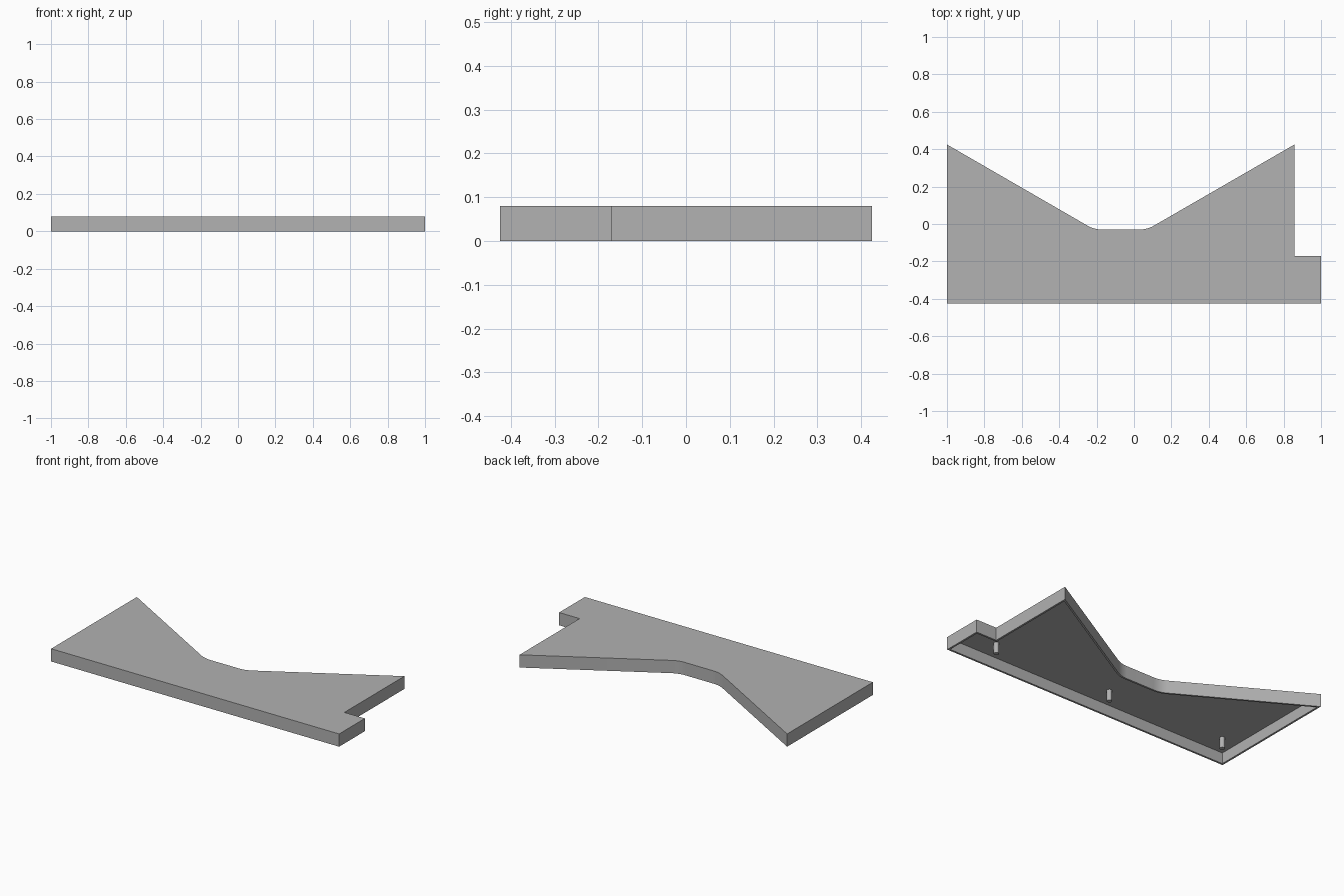
import bpy
import bmesh
from math import radians, sin, cos, tan
from mathutils import Vector

if "Cube" in bpy.data.objects:
    bpy.data.objects.remove(bpy.data.objects["Cube"])

HEIGHT, WALL, DEPTH = 0.08, 0.012, 0.425
LEFT, RIGHT, TAB_Y = -1.0, 0.858, -0.17
WAIST_Y, SLOPE, FILLET = -0.03, radians(30), 0.16

grey = bpy.data.materials.new("plain_grey")
grey.use_nodes = True
colour = (0.445, 0.445, 0.445, 1)
grey.diffuse_color = colour
grey.node_tree.nodes["Principled BSDF"].inputs["Base Color"].default_value = colour


def add_object(name, bm):
    bmesh.ops.recalc_face_normals(bm, faces=bm.faces)
    mesh = bpy.data.meshes.new(name)
    bm.to_mesh(mesh)
    bm.free()
    mesh.materials.append(grey)
    obj = bpy.data.objects.new(name, mesh)
    bpy.context.collection.objects.link(obj)
    bpy.ops.object.select_all(action="DESELECT")
    obj.select_set(True)
    bpy.context.view_layer.objects.active = obj
    bpy.ops.object.shade_smooth_by_angle(angle=radians(25))
    return obj


# Plan outline: straight front, tab at one end, sloped back with a rounded waist
run = (DEPTH - WAIST_Y) / tan(SLOPE)
middle = (LEFT + RIGHT) / 2
flat = (RIGHT - LEFT) / 2 - run - FILLET * tan(SLOPE / 2)
STEPS = 8
arc = [(flat + FILLET * sin(SLOPE * i / STEPS),
        WAIST_Y + FILLET * (1 - cos(SLOPE * i / STEPS))) for i in range(STEPS + 1)]
outline = [(LEFT, -DEPTH), (1, -DEPTH), (1, TAB_Y), (RIGHT, TAB_Y), (RIGHT, DEPTH)]
outline += [(middle + x, y) for x, y in reversed(arc)]
outline += [(middle - x, y) for x, y in arc]
outline.append((LEFT, DEPTH))

# Shell: extruded outline, hollowed from below
bm = bmesh.new()
bottom = bm.faces.new([bm.verts.new((x, y, 0)) for x, y in outline])
top = bmesh.ops.extrude_face_region(bm, geom=[bottom], use_keep_orig=True)
bmesh.ops.translate(bm, vec=Vector((0, 0, HEIGHT)),
                    verts=[v for v in top["geom"] if isinstance(v, bmesh.types.BMVert)])
bmesh.ops.recalc_face_normals(bm, faces=bm.faces)
bottom = min(bm.faces, key=lambda f: f.calc_center_median().z)
bmesh.ops.inset_individual(bm, faces=[bottom], thickness=WALL, use_even_offset=True)
pocket = bmesh.ops.extrude_discrete_faces(bm, faces=[bottom])["faces"][0]
bmesh.ops.translate(bm, vec=Vector((0, 0, HEIGHT - WALL)), verts=pocket.verts)
add_object("shell", bm)

# Locating pegs under the top plate
for name, x in (("left_peg", 0.76), ("middle_peg", -0.06), ("right_peg", -0.88)):
    bm = bmesh.new()
    length = HEIGHT - WALL / 2
    bmesh.ops.create_cone(bm, cap_ends=True, segments=24, radius1=0.015,
                          radius2=0.015, depth=length)
    bmesh.ops.translate(bm, vec=Vector((x, -0.285, length / 2)), verts=bm.verts)
    add_object(name, bm)
